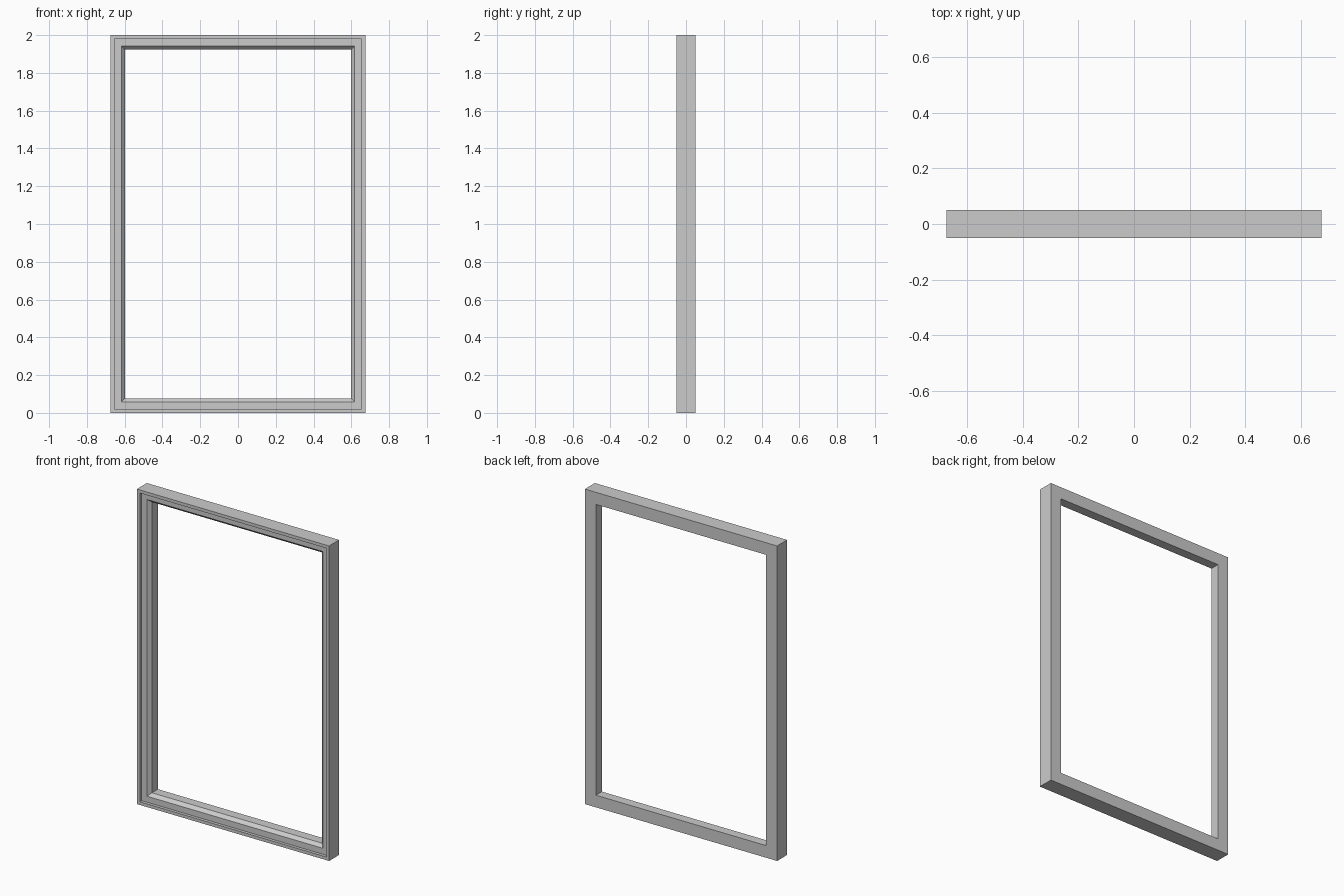
import bpy, bmesh

if "Cube" in bpy.data.objects:
    bpy.data.objects.remove(bpy.data.objects["Cube"])

W, H = 0.675, 2.0   # half width, full height

# Moulding cross-section: (inset from outer edge, depth y)
profile = [
    (0.0, 0.05),      # outer back edge
    (0.0, -0.05),     # outer front edge
    (0.02, -0.05),    # raised rim
    (0.02, -0.031),   # step down from rim
    (0.058, -0.031),  # recessed face
    (0.077, -0.01),   # inner chamfer
    (0.077, 0.05),    # inner opening, back
]

bm = bmesh.new()


def ring(inset, y):
    """Rectangular loop of the frame at a given inset and depth."""
    x, z0, z1 = W - inset, inset, H - inset
    return [bm.verts.new((px, y, pz))
            for px, pz in ((-x, z0), (x, z0), (x, z1), (-x, z1))]


# Sweep the cross-section around the mitred rectangle
rings = [ring(*p) for p in profile]
for i, a in enumerate(rings):
    b = rings[(i + 1) % len(rings)]
    for k in range(4):
        n = (k + 1) % 4
        bm.faces.new((a[k], a[n], b[n], b[k]))
bmesh.ops.recalc_face_normals(bm, faces=bm.faces)

mesh = bpy.data.meshes.new("window_frame")
bm.to_mesh(mesh)
bm.free()
frame = bpy.data.objects.new("window_frame", mesh)
bpy.context.collection.objects.link(frame)
